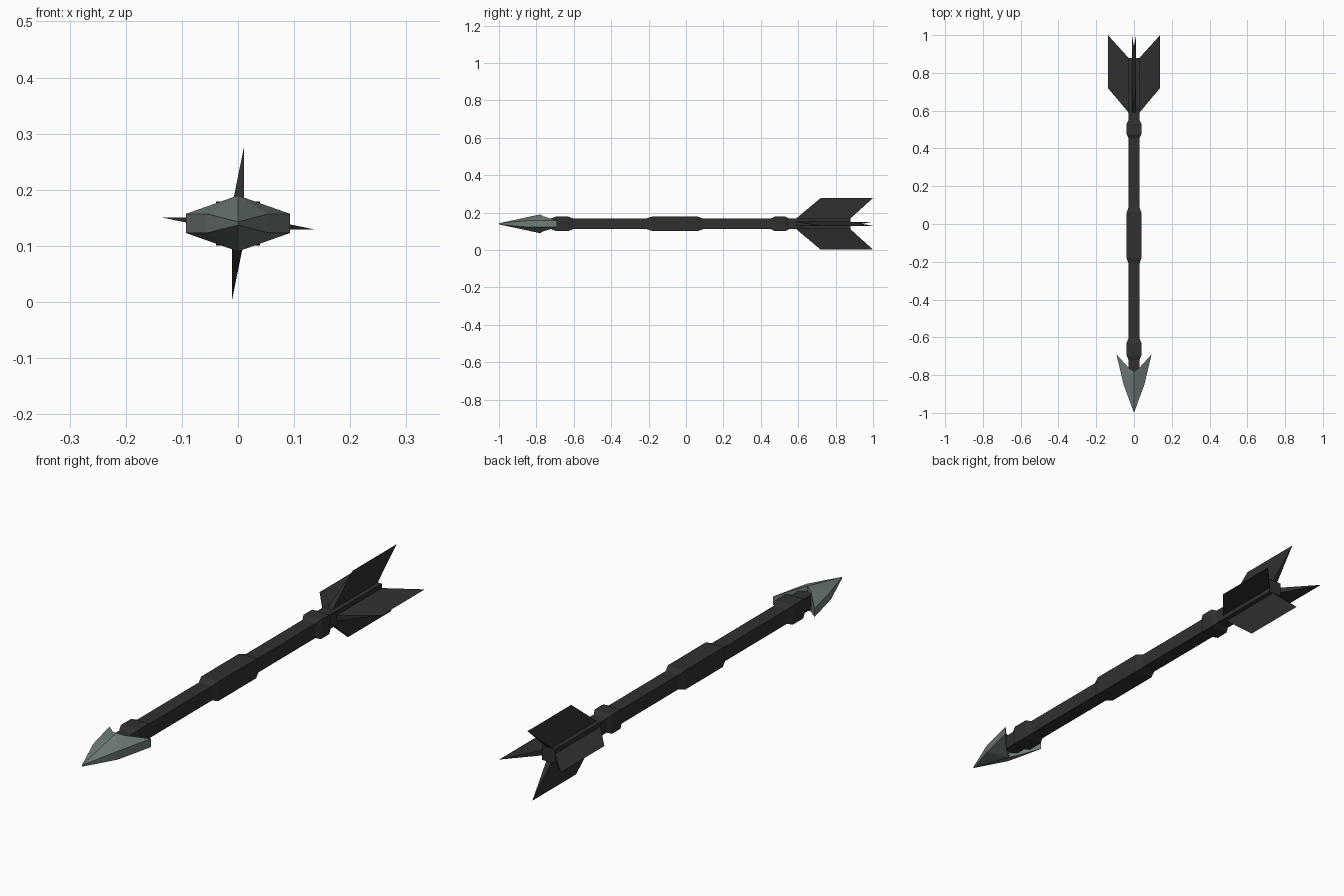
import bpy
import bmesh
from math import pi
from mathutils import Matrix, Vector

if "Cube" in bpy.data.objects:
    bpy.data.objects.remove(bpy.data.objects["Cube"], do_unlink=True)

AXIS_Z = 0.14


def material(name, colour):
    mat = bpy.data.materials.new(name)
    mat.use_nodes = True
    mat.diffuse_color = (*colour, 1)
    mat.node_tree.nodes["Principled BSDF"].inputs["Base Color"].default_value = (*colour, 1)
    return mat


black = material("charcoal black", (0.03, 0.03, 0.03))
steel = material("grey green steel", (0.16, 0.20, 0.195))


def finish(name, bm, mat):
    bmesh.ops.remove_doubles(bm, verts=bm.verts, dist=0.0001)
    bmesh.ops.recalc_face_normals(bm, faces=bm.faces)
    mesh = bpy.data.meshes.new(name)
    bm.to_mesh(mesh)
    bm.free()
    mesh.materials.append(mat)
    obj = bpy.data.objects.new(name, mesh)
    obj.location.z = AXIS_Z
    bpy.context.collection.objects.link(obj)
    return obj


def square_rod(name, profile):
    """Loft square sections of the given (y, half width) along y."""
    bm = bmesh.new()
    rings = [[bm.verts.new((sx * r, y, sz * r))
              for sx, sz in ((-1, -1), (1, -1), (1, 1), (-1, 1))]
             for y, r in profile]
    for a, b in zip(rings, rings[1:]):
        for i in range(4):
            j = (i + 1) % 4
            bm.faces.new((a[i], a[j], b[j], b[i]))
    bm.faces.new(rings[0])
    bm.faces.new(rings[-1])
    finish(name, bm, black)


# Shaft and its three chamfered collars
square_rod("shaft", [(-0.79, 0.029), (0.88, 0.029)])
for name, start, end, slope in (("front_collar", -0.72, -0.605, 0.025),
                                ("grip", -0.21, 0.09, 0.03),
                                ("rear_collar", 0.455, 0.55, 0.02)):
    square_rod(name, [(start, 0.029), (start + slope, 0.039),
                      (end - slope, 0.039), (end, 0.029)])

# Four swept fins, each a wedge running out to a sharp edge
for k, name in enumerate(("top_fin", "right_fin", "bottom_fin", "left_fin")):
    bm = bmesh.new()
    left, right = [[bm.verts.new((x, y, 0.025)) for y in (0.585, 0.875)]
                   for x in (-0.012, 0.011)]
    tip = [bm.verts.new((0.011, y, 0.138)) for y in (0.72, 1.0)]
    for a, b in ((left, right), (right, tip), (tip, left)):
        bm.faces.new((a[0], a[1], b[1], b[0]))
    for end in range(2):
        bm.faces.new((left[end], right[end], tip[end]))
    bm.transform(Matrix.Rotation(-k * pi / 2, 4, 'Y'))
    finish(name, bm, black)

# Barbed head: one quarter, repeated across both planes of symmetry
tip, mid, barb = (0, -1, 0.003), (0.055, -0.85, 0.017), (0.093, -0.69, 0.017)
notch, ridge = (0.025, -0.765, 0.041), (0, -0.78, 0.05)


def floor(p):
    return (p[0], p[1], 0)


quarter = [(tip, mid, ridge), (mid, notch, ridge), (mid, barb, notch)]
for p, q in ((tip, mid), (mid, barb), (barb, notch), (notch, ridge)):
    quarter.append((p, q, floor(q), floor(p)))
bm = bmesh.new()
for sx in (-1, 1):
    for sz in (-1, 1):
        for face in quarter:
            bm.faces.new([bm.verts.new(Vector((p[0] * sx, p[1], p[2] * sz)))
                          for p in face])
finish("arrow_head", bm, steel)
